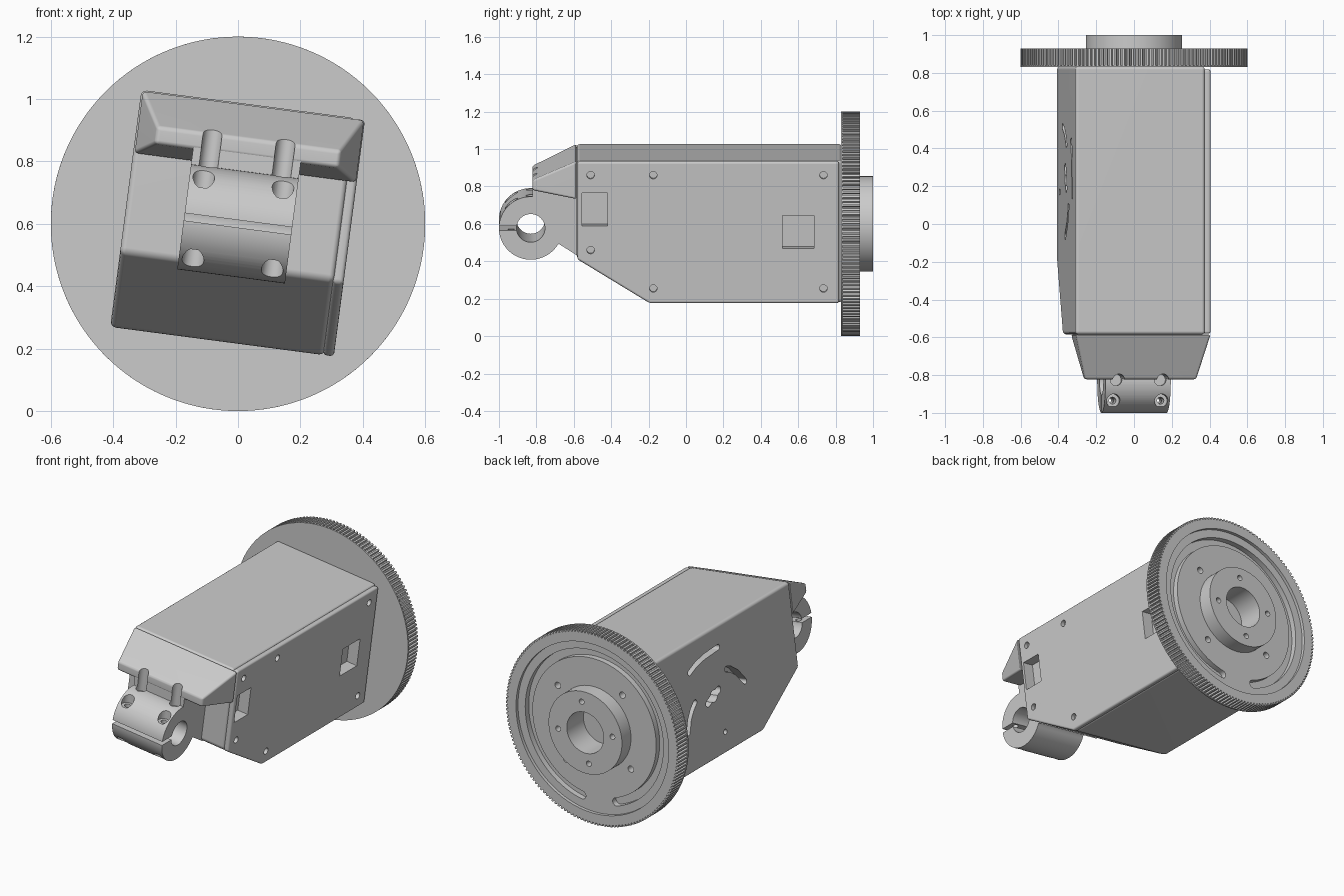
import bpy, bmesh
from math import sin, cos, pi, radians, atan2
from mathutils import Matrix, Vector

if "Cube" in bpy.data.objects:
    bpy.data.objects.remove(bpy.data.objects["Cube"])

# Local frame: x = width, y = depth, z = height about the shaft axis; tilted at the end
FRAME = Matrix.Translation((0, 0, 0.6)) @ Matrix.Rotation(radians(7.5), 4, 'Y')
PLACE = {'X': lambda p, d: (d, p[0], p[1]),
         'Y': lambda p, d: (p[0], d, p[1]),
         'Z': lambda p, d: (p[0], p[1], d)}


def make(name, bm, bevel=0):
    bmesh.ops.recalc_face_normals(bm, faces=bm.faces)
    me = bpy.data.meshes.new(name)
    bm.to_mesh(me)
    bm.free()
    ob = bpy.data.objects.new(name, me)
    bpy.context.collection.objects.link(ob)
    if bevel:
        m = ob.modifiers.new("Bevel", 'BEVEL')
        m.width, m.segments, m.limit_method = bevel, 3, 'ANGLE'
        m.angle_limit = radians(25)
    return ob


def add_prism(bm, pts, axis, a, b):
    lo, hi = ([bm.verts.new(PLACE[axis](p, d)) for p in pts] for d in (a, b))
    bm.faces.new(lo)
    bm.faces.new(hi[::-1])
    n = len(pts)
    for i in range(n):
        j = (i + 1) % n
        bm.faces.new((lo[i], hi[i], hi[j], lo[j]))


def prism(name, pts, axis, a, b, bevel=0):
    bm = bmesh.new()
    add_prism(bm, pts, axis, a, b)
    return make(name, bm, bevel)


def arc(cx, cy, r, a0, a1, n):
    return [(cx + r * cos(a0 + (a1 - a0) * i / n), cy + r * sin(a0 + (a1 - a0) * i / n))
            for i in range(n + 1)]


def circle(cx, cy, r, n=24):
    return arc(cx, cy, r, 0, 2 * pi, n)[:-1]


def rect(x0, x1, y0, y1):
    return [(x0, y0), (x1, y0), (x1, y1), (x0, y1)]


def slot(path, r):
    """Round-ended outline following a path."""
    p = [Vector(q) for q in path]
    ang = []
    for i in range(len(p)):
        t = p[min(i + 1, len(p) - 1)] - p[max(i - 1, 0)]
        ang.append(atan2(t.y, t.x))
    right = [(q.x + r * sin(a), q.y - r * cos(a)) for q, a in zip(p, ang)]
    left = [(q.x - r * sin(a), q.y + r * cos(a)) for q, a in zip(p, ang)]
    end = arc(*p[-1], r, ang[-1] - pi / 2, ang[-1] + pi / 2, 8)[1:-1]
    start = arc(*p[0], r, ang[0] + pi / 2, ang[0] + 3 * pi / 2, 8)[1:-1]
    return right + end + left[::-1] + start


def cut(ob, cutters):
    """Cut each (outline, axis, from, to) out of the object and bake it."""
    tools = []
    for c in cutters:
        t = prism("cutter", *c)
        t.hide_render = True
        tools.append(t)
        m = ob.modifiers.new("Cut", 'BOOLEAN')
        m.operation, m.solver, m.object = 'DIFFERENCE', 'EXACT', t
    dg = bpy.context.evaluated_depsgraph_get()
    me = bpy.data.meshes.new_from_object(ob.evaluated_get(dg))
    ob.modifiers.clear()
    ob.data = me
    for t in tools:
        bpy.data.objects.remove(t)


# Main housing with sloped lower front, adjustment slots in the left wall
housing = prism("housing", [(-0.585, 0.385), (0.835, 0.385), (0.835, -0.381),
                            (-0.19, -0.381), (-0.585, -0.14)], 'X', -0.363, 0.33, 0.018)
side_slots = [([(0.44, 0.205), (0.37, 0.232), (0.29, 0.247), (0.15, 0.255)], 0.017),
              ([(0.094, 0.1), (0.055, 0.085), (0.0, 0.045), (-0.065, -0.034)], 0.017),
              ([(0.42, 0.016), (0.455, -0.015), (0.49, -0.065), (0.515, -0.134)], 0.017),
              ([(0.3, -0.034), (0.19, 0.01)], 0.022)]
windows = [rect(0.515, 0.685, -0.084, 0.093), rect(-0.555, -0.42, 0.037, 0.214)]
cut(housing, [(slot(p, r), 'X', -0.5, -0.3) for p, r in side_slots]
    + [(circle(0.24, -0.012, 0.036), 'X', -0.5, -0.3), (circle(0.17, -0.256, 0.016), 'X', -0.5, -0.3)]
    + [(w, 'X', 0.29, 0.5) for w in windows])

# Right cover plate with windows and screw holes
plate = prism("side_cover", [(-0.58, 0.382), (0.818, 0.382), (0.818, -0.381),
                             (-0.195, -0.381), (-0.58, -0.145)], 'X', 0.325, 0.36, 0.012)
screws = [(-0.51, 0.31), (-0.175, 0.31), (0.735, 0.31), (-0.51, -0.094), (-0.175, -0.301), (0.735, -0.301)]
cut(plate, [(w, 'X', 0.3, 0.5) for w in windows]
    + [(circle(y, z, 0.02), 'X', 0.335, 0.5) for y, z in screws])

# Tapered nose above the clamp, with tool grooves
grooves = [(circle(s * 0.118, -0.825, 0.031), 'Z', 0.14, 0.5) for s in (-1, 1)]
bm = bmesh.new()
back = [bm.verts.new((x, -0.585, z)) for x, z in rect(-0.361, 0.36, 0.18, 0.385)]
front = [bm.verts.new((x, -0.822, z)) for x, z in rect(-0.297, 0.297, 0.22, 0.275)]
bm.faces.new(back)
bm.faces.new(front[::-1])
for i in range(4):
    j = (i + 1) % 4
    bm.faces.new((back[i], front[i], front[j], back[j]))
nose = make("nose", bm, 0.012)
cut(nose, grooves)

# Split shaft clamp and its neck
outline = ([(-0.82, 0.25), (-0.57, 0.25), (-0.57, -0.155), (-0.68, -0.085)]
           + arc(-0.83, 0, 0.17, radians(-32), radians(-273.4), 48))
clamp = prism("shaft_clamp", outline, 'X', -0.174, 0.174)
bolts = []
for s in (-1, 1):
    bolts += [(circle(s * 0.128, -0.935, 0.018), 'Z', -0.3, 0.3),
              (circle(s * 0.128, -0.935, 0.035), 'Z', 0.1, 0.3),
              (circle(s * 0.128, -0.935, 0.035), 'Z', -0.3, -0.1)]
cut(clamp, [(circle(-0.83, 0, 0.076, 48), 'X', -0.3, 0.3),
            (rect(-1.1, -0.85, -0.012, 0.012), 'X', -0.3, 0.3)] + bolts + grooves)

# Toothed drive wheel
bore = (circle(0, 0, 0.128, 64), 'Y', 0.7, 1.2)
teeth, gear = 160, []
for i in range(teeth):
    for f, r in ((0, 0.588), (0.3, 0.588), (0.42, 0.6), (0.88, 0.6)):
        a = 2 * pi * (i + f) / teeth
        gear.append((r * cos(a), r * sin(a)))
wheel = prism("drive_wheel", gear, 'Y', 0.838, 0.93)
diagonal = [(0.32 * cos(a), 0.32 * sin(a)) for a in (pi / 4 + k * pi / 2 for k in range(4))]
ring_path = arc(0, 0, 0.455, radians(-72), radians(268 - 10), 120)
cut(wheel, [(circle(0, 0, 0.53, 128), 'Y', 0.91, 1.1), bore,
            (slot(ring_path, 0.025), 'Y', 0.875, 1.1)]
    + [(circle(x, z, 0.02), 'Y', 0.86, 1.1) for x, z in diagonal])

# Thin smooth flange in front of the teeth
flange = prism("wheel_flange", circle(0, 0, 0.6, 160), 'Y', 0.83, 0.838)
cut(flange, [bore])

# Rear hub with four screw holes
hub = prism("hub", circle(0, 0, 0.255, 96), 'Y', 0.9, 1.0)
cut(hub, [bore] + [(circle(0.19 * cos(a), 0.19 * sin(a), 0.017), 'Y', 0.94, 1.1)
                   for a in (k * pi / 2 for k in range(4))])

# Tilt everything into place and shade
bpy.ops.object.select_all(action='DESELECT')
for ob in bpy.context.collection.objects:
    ob.matrix_world = FRAME
    ob.select_set(True)
bpy.context.view_layer.objects.active = housing
bpy.ops.object.shade_smooth_by_angle(angle=radians(32))
for ob in (housing, plate, nose):
    ob.modifiers.new("Flat faces", 'WEIGHTED_NORMAL').keep_sharp = True
